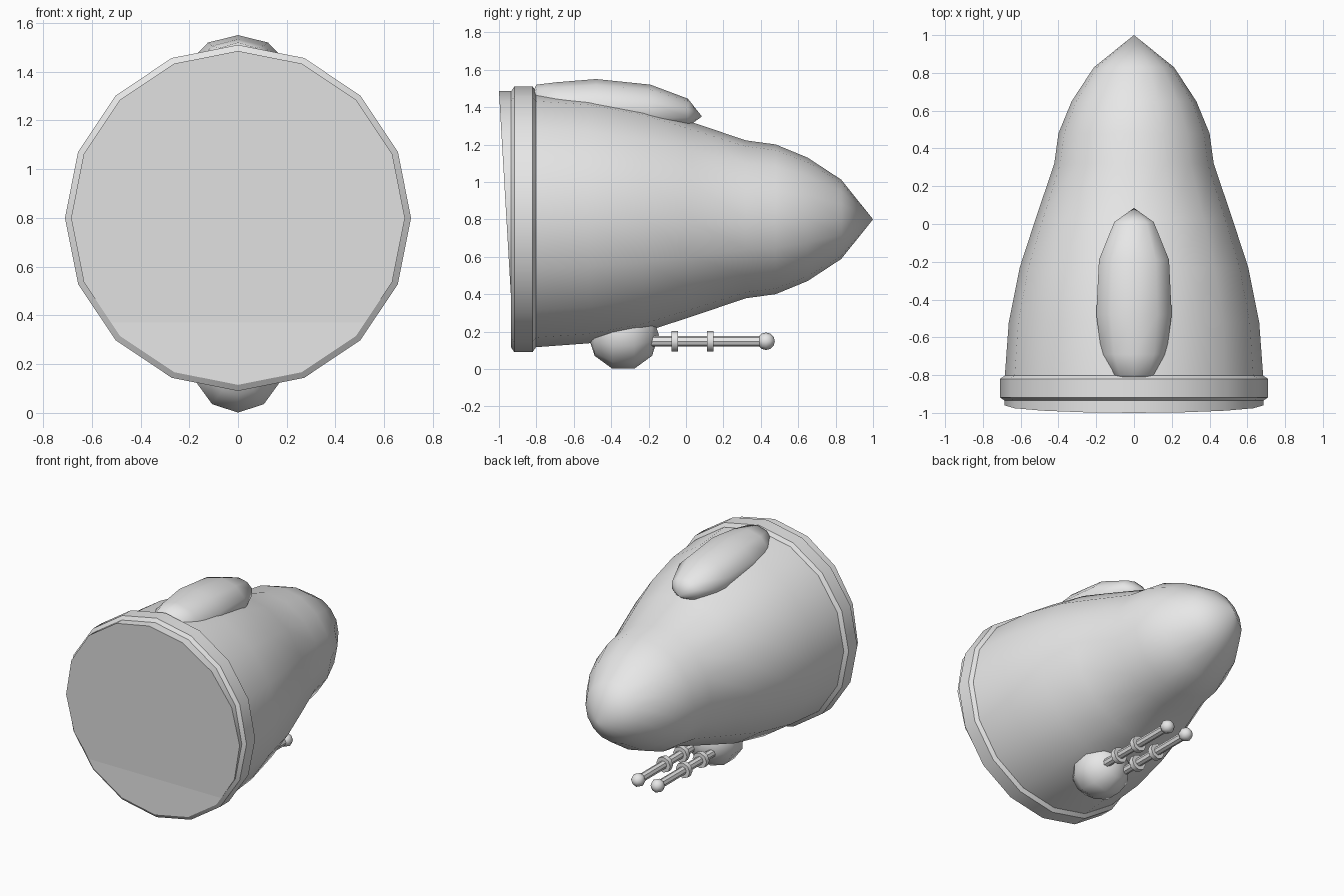
import bpy, bmesh, math

if "Cube" in bpy.data.objects:
    bpy.data.objects.remove(bpy.data.objects["Cube"])

grey = bpy.data.materials.new("plain_grey")
grey.diffuse_color = (0.8, 0.8, 0.8, 1)
grey.use_nodes = True
grey.node_tree.nodes["Principled BSDF"].inputs["Base Color"].default_value = grey.diffuse_color


def loft(name, stations, sides, cx=0.0, angle=42):
    """Skin elliptical sections along y: (y, half width, half height, centre z, lean in y)."""
    bm = bmesh.new()
    rings = []
    for y, w, h, cz, lean in stations:
        if w == 0:
            rings.append([bm.verts.new((cx, y, cz))])
            continue
        ring = []
        for i in range(sides):
            a = 2 * math.pi * i / sides
            ring.append(bm.verts.new((cx + w * math.sin(a), y - lean * math.cos(a),
                                      cz + h * math.cos(a))))
        rings.append(ring)
    for a, b in zip(rings, rings[1:]):
        for i in range(sides):
            j = (i + 1) % sides
            if len(a) == 1:
                bm.faces.new((a[0], b[i], b[j]))
            elif len(b) == 1:
                bm.faces.new((a[i], b[0], a[j]))
            else:
                bm.faces.new((a[i], b[i], b[j], a[j]))
    for end in (rings[0], rings[-1]):
        if len(end) > 1:
            bm.faces.new(end)
    bmesh.ops.recalc_face_normals(bm, faces=bm.faces[:])
    me = bpy.data.meshes.new(name)
    bm.to_mesh(me)
    bm.free()
    for p in me.polygons:
        p.use_smooth = True
    me.set_sharp_from_angle(angle=math.radians(angle))
    me.materials.append(grey)
    ob = bpy.data.objects.new(name, me)
    bpy.context.collection.objects.link(ob)
    return ob


def turned(name, profile, sides, cx, cz, angle=42):
    return loft(name, [(y, r, r, cz, 0) for y, r in profile], sides, cx, angle)


def ball(name, cx, cy, cz, r, sides, rings):
    prof = [(cy - r * math.cos(math.pi * k / rings),
             0 if k in (0, rings) else r * math.sin(math.pi * k / rings))
            for k in range(rings + 1)]
    return turned(name, prof, sides, cx, cz, 60)


# Pointed hull
turned("hull", [(-0.82, 0.685), (-0.52, 0.663), (-0.23, 0.605), (0.03, 0.52), (0.32, 0.422),
                (0.48, 0.40), (0.65, 0.33), (0.83, 0.212), (1.0, 0)], 16, 0, 0.8)

# Slanted flat base
loft("base_plate", [(-0.96, 0.685, 0.685, 0.8, 0.04), (-0.85, 0.685, 0.685, 0.8, 0)], 16)

# Rim band with narrow chamfers
turned("rim_band", [(-0.935, 0.685), (-0.918, 0.71), (-0.82, 0.71), (-0.803, 0.685)],
       16, 0, 0.8, 30)

# Streamlined pod on top
loft("top_pod", [(-0.825, 0.06, 0.06, 1.41, 0), (-0.80, 0.13, 0.12, 1.40, 0),
                 (-0.69, 0.18, 0.143, 1.39, 0), (-0.48, 0.21, 0.16, 1.39, 0),
                 (-0.19, 0.195, 0.14, 1.38, 0), (0.01, 0.11, 0.075, 1.37, 0),
                 (0.085, 0, 0, 1.35, 0)], 10, angle=60)

# Ball turret underneath
ball("turret_ball", 0, -0.335, 0.182, 0.19, 10, 5)

# Twin barrels with collars and round tips
for side, x in (("left", -0.077), ("right", 0.077)):
    turned(side + "_barrel", [(-0.30, 0.028), (0.42, 0.028)], 8, x, 0.148)
    for n, y in enumerate((-0.06, 0.13)):
        turned(f"{side}_collar_{n + 1}", [(y - 0.017, 0.055), (y + 0.017, 0.055)], 8, x, 0.148, 50)
    ball(side + "_tip", x, 0.428, 0.148, 0.047, 8, 6)
